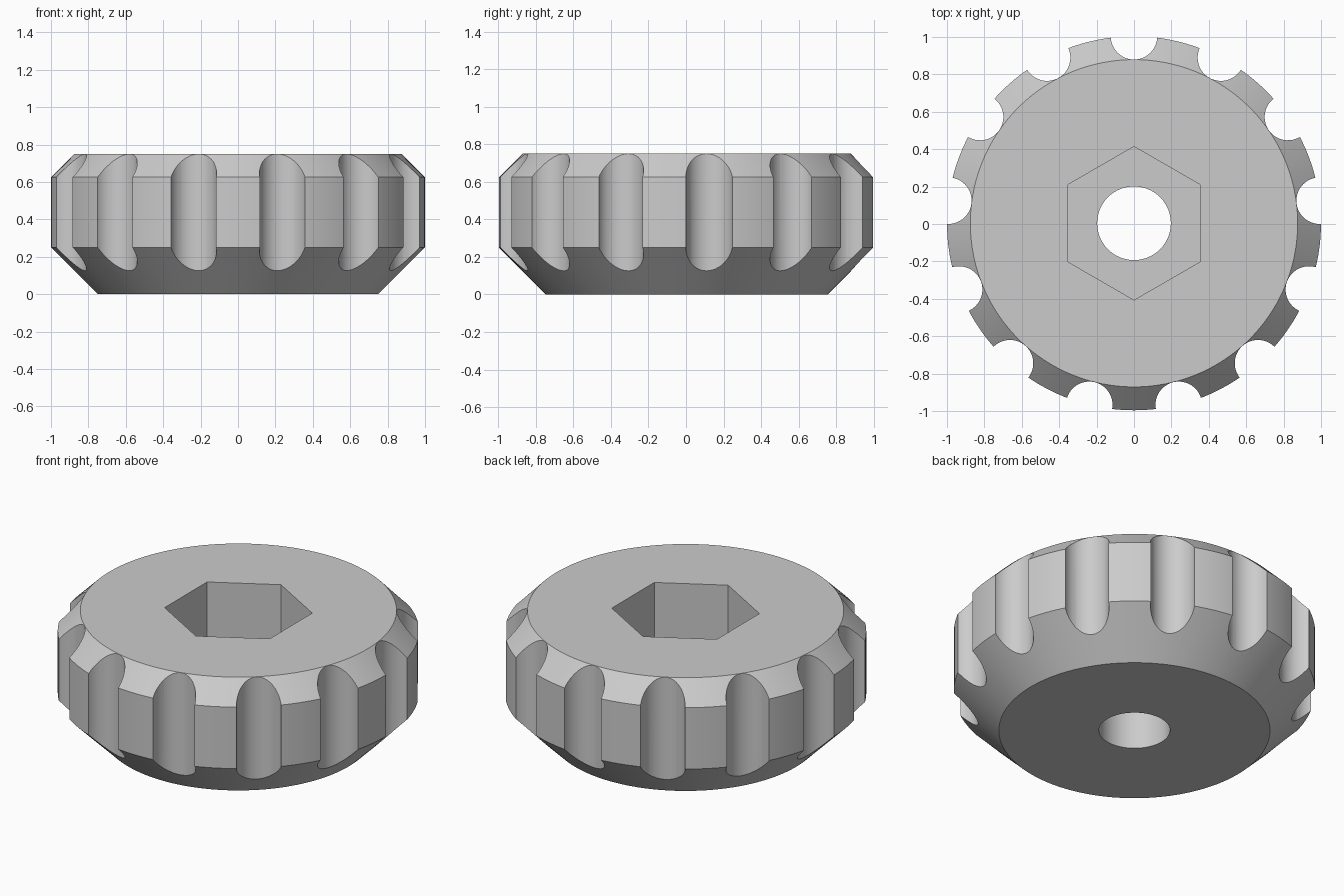
import bpy, bmesh
from math import cos, sin, pi, tau, radians

cube = bpy.data.objects.get("Cube")
if cube:
    bpy.data.objects.remove(cube)

GROOVES = 13
CENTRE_Y = 0.004
HEIGHT = 0.75

grey = bpy.data.materials.new("light grey")
grey.use_nodes = True
colour = (0.6, 0.6, 0.6, 1)
grey.diffuse_color = colour
grey.node_tree.nodes["Principled BSDF"].inputs["Base Color"].default_value = colour


def lathe(bm, profile, sides, start=0.0, x=0.0, y=0.0):
    """Closed solid from (radius, height) rings, listed bottom to top."""
    rings = []
    for r, z in profile:
        angles = [start + tau * i / sides for i in range(sides)]
        rings.append([bm.verts.new((x + r * cos(a), y + r * sin(a), z)) for a in angles])
    for low, high in zip(rings, rings[1:]):
        for i in range(sides):
            j = (i + 1) % sides
            bm.faces.new((low[i], low[j], high[j], high[i]))
    bm.faces.new(rings[0][::-1])
    bm.faces.new(rings[-1])


def finish(bm, name):
    mesh = bpy.data.meshes.new(name)
    bm.to_mesh(mesh)
    bm.free()
    mesh.materials.append(grey)
    ob = bpy.data.objects.new(name, mesh)
    ob.location.y = CENTRE_Y
    bpy.context.collection.objects.link(ob)
    return ob


# Knob body: bevelled disc
bm = bmesh.new()
lathe(bm, [(0.75, 0), (1, 0.25), (1, 0.625), (0.875, HEIGHT)], GROOVES * 10, pi / 2)
knob = finish(bm, "knob_body")

# Finger grooves round the rim
bm = bmesh.new()
for i in range(GROOVES):
    a = pi / 2 + tau * i / GROOVES
    lathe(bm, [(0.1245, -0.1), (0.1245, HEIGHT + 0.1)], 48, a, cos(a), sin(a))
cutters = [finish(bm, "groove_cutter")]

# Hexagonal nut recess from the top
bm = bmesh.new()
lathe(bm, [(0.41, 0.35), (0.41, HEIGHT + 0.1)], 6, pi / 2)
cutters.append(finish(bm, "nut_recess_cutter"))

# Round bolt hole all the way through
bm = bmesh.new()
lathe(bm, [(0.197, -0.1), (0.197, HEIGHT + 0.2)], 64)
cutters.append(finish(bm, "bolt_hole_cutter"))

# Cut the body, then drop the cutters
bpy.ops.object.select_all(action="DESELECT")
knob.select_set(True)
bpy.context.view_layer.objects.active = knob
for cutter in cutters:
    cutter.hide_render = True
    mod = knob.modifiers.new(cutter.name, "BOOLEAN")
    mod.operation = "DIFFERENCE"
    mod.solver = "EXACT"
    mod.object = cutter
    bpy.ops.object.modifier_apply(modifier=mod.name)
    bpy.data.objects.remove(cutter)

bpy.ops.object.shade_smooth_by_angle(angle=radians(30))
